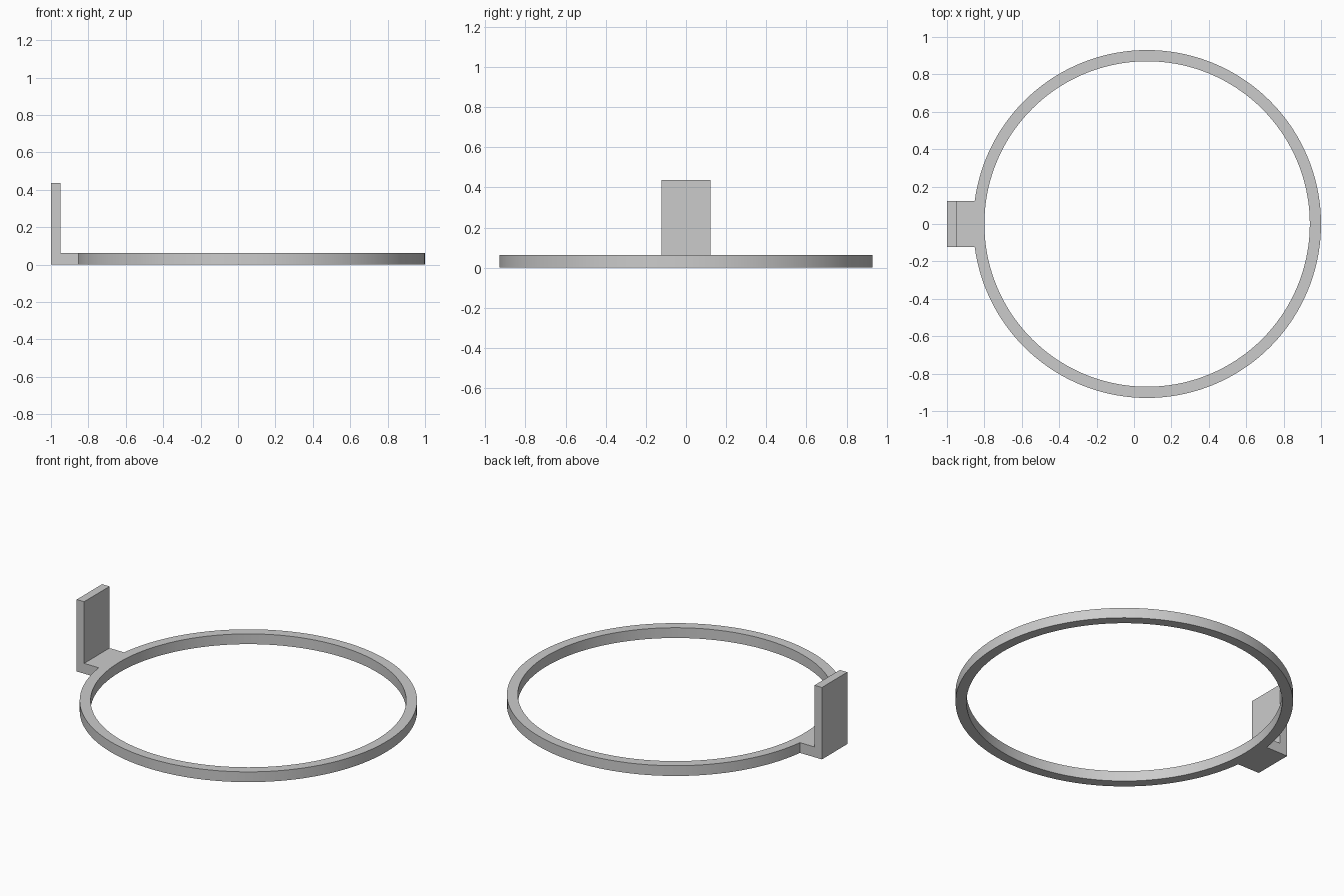
import bpy, bmesh
from math import sin, cos, asin, pi, radians

cube = bpy.data.objects.get("Cube")
if cube:
    bpy.data.objects.remove(cube, do_unlink=True)

CENTER_X, OUTER, INNER = 0.07, 0.93, 0.87
HALF_TAB, PLATE_X, END_X = 0.122, -0.95, -1.0
BAND_H, PLATE_H = 0.0625, 0.4375
TAB_SEGS, RING_SEGS = 6, 138

grey = bpy.data.materials.new("light_grey")
grey.use_nodes = True
colour = (0.6, 0.6, 0.6, 1)
grey.diffuse_color = colour
grey.node_tree.nodes["Principled BSDF"].inputs["Base Color"].default_value = colour

bm = bmesh.new()


def circle_points(radius, angles):
    return [bm.verts.new((CENTER_X + radius * cos(a), radius * sin(a), 0)) for a in angles]


def raise_faces(faces, height):
    """Extrude a flat patch upward and return its new top faces."""
    geom = bmesh.ops.extrude_face_region(bm, geom=faces)["geom"]
    verts = [g for g in geom if isinstance(g, bmesh.types.BMVert)]
    bmesh.ops.translate(bm, verts=verts, vec=(0, 0, height))
    return [g for g in geom if isinstance(g, bmesh.types.BMFace)]


# Ring outline, with exact vertices where the tab sides meet it
half = asin(HALF_TAB / OUTER)
angles = [pi - half + 2 * half * i / TAB_SEGS for i in range(TAB_SEGS)]
angles += [pi + half + 2 * (pi - half) * i / RING_SEGS for i in range(RING_SEGS)]
outer = circle_points(OUTER, angles)
inner = circle_points(INNER, angles)
count = len(angles)
for i in range(count):
    j = (i + 1) % count
    bm.faces.new((outer[i], outer[j], inner[j], inner[i]))

# Tab between the ring and the upright plate
near = [bm.verts.new((PLATE_X, s * HALF_TAB, 0)) for s in (-1, 1)]
far = [bm.verts.new((END_X, s * HALF_TAB, 0)) for s in (1, -1)]
bm.faces.new(outer[:TAB_SEGS + 1] + near)
bm.faces.new(near + far)

# Raise the whole band, then the plate
tops = raise_faces(bm.faces[:], BAND_H)
plate = min(tops, key=lambda f: f.calc_center_median().x)
raise_faces([plate], PLATE_H - BAND_H)

# Remove any patch left inside the plate
bm.faces.ensure_lookup_table()
inside = [f for f in bm.faces if f.calc_center_median().x < PLATE_X
          and abs(f.calc_center_median().z - BAND_H) < 0.001
          and all(abs(v.co.z - BAND_H) < 0.001 for v in f.verts)]
bmesh.ops.delete(bm, geom=inside, context='FACES_ONLY')
bmesh.ops.recalc_face_normals(bm, faces=bm.faces[:])

mesh = bpy.data.meshes.new("ring_with_upright_tab")
bm.to_mesh(mesh)
bm.free()
mesh.materials.append(grey)
ring = bpy.data.objects.new("ring_with_upright_tab", mesh)
bpy.context.collection.objects.link(ring)

bpy.ops.object.select_all(action='DESELECT')
ring.select_set(True)
bpy.context.view_layer.objects.active = ring
bpy.ops.object.shade_smooth_by_angle(angle=radians(30))
